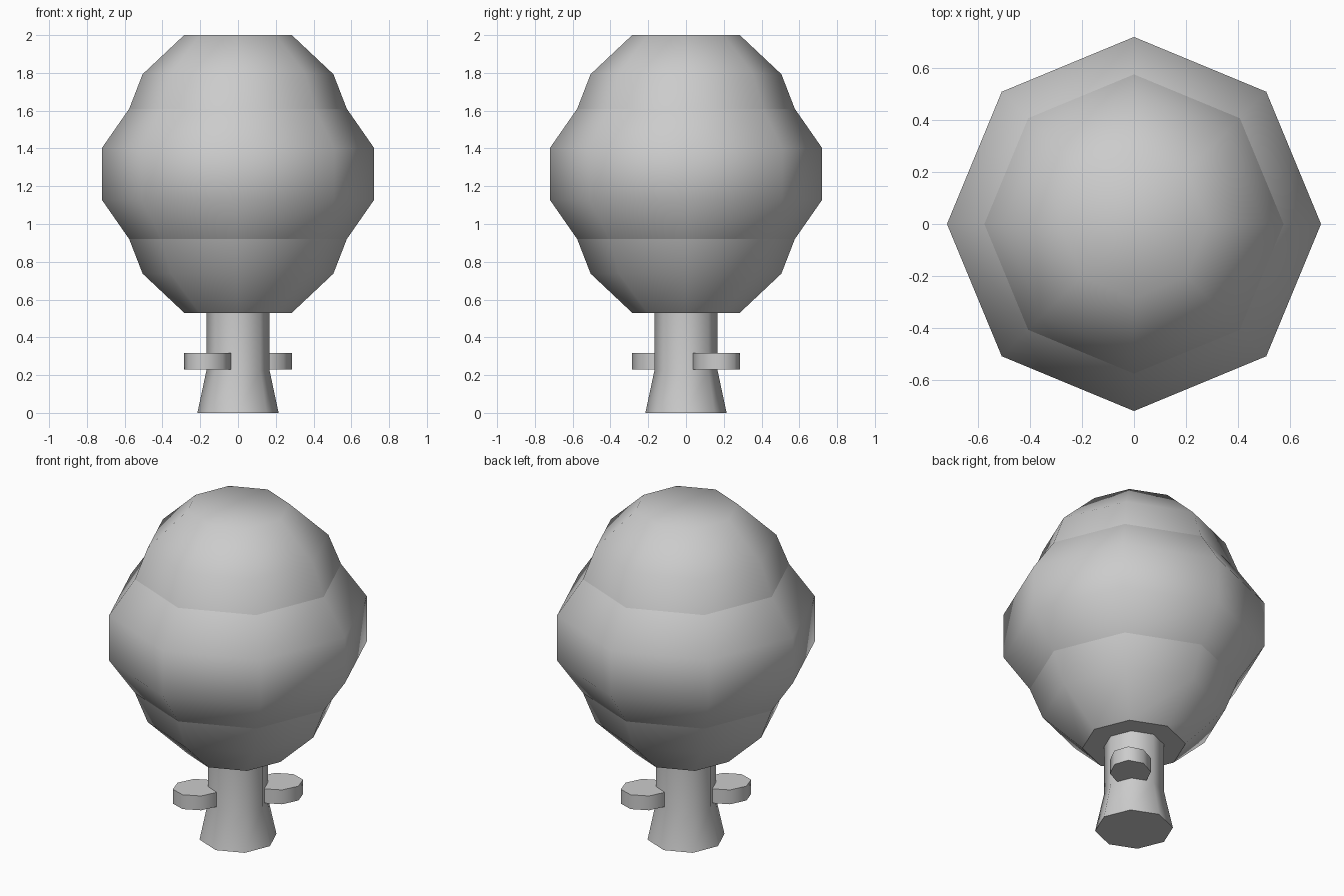
import bpy, bmesh
from math import cos, sin, pi

if "Cube" in bpy.data.objects:
    bpy.data.objects.remove(bpy.data.objects["Cube"])

SIDES = 8

def lathe(name, profile, sharp=(), scale=(1, 1), loc=(0, 0), rot=0):
    """Stack eight-sided rings from (radius, z) pairs, cap both ends, crease the sharp rings."""
    bm = bmesh.new()
    rings = []
    for r, z in profile:
        rings.append([bm.verts.new((r * scale[0] * cos(2 * pi * i / SIDES),
                                    r * scale[1] * sin(2 * pi * i / SIDES), z))
                      for i in range(SIDES)])
    for low, high in zip(rings, rings[1:]):
        for i in range(SIDES):
            j = (i + 1) % SIDES
            bm.faces.new((low[i], low[j], high[j], high[i]))
    bm.faces.new(rings[0][::-1])
    bm.faces.new(rings[-1])
    for f in bm.faces:
        f.smooth = True
    for k in sharp:
        ring = rings[k]
        for i in range(SIDES):
            bm.edges.get((ring[i], ring[(i + 1) % SIDES])).smooth = False
    mesh = bpy.data.meshes.new(name)
    bm.to_mesh(mesh)
    bm.free()
    obj = bpy.data.objects.new(name, mesh)
    obj.location = (loc[0], loc[1], 0)
    obj.rotation_euler.z = rot
    bpy.context.collection.objects.link(obj)
    return obj

# Trunk flaring towards the ground
lathe("trunk", [(0.215, 0), (0.167, 0.225), (0.167, 0.53)], sharp=(0, 2))

# Foliage: three tiers divided by creases
lathe("foliage", [(0.285, 0.53), (0.505, 0.737), (0.576, 0.92),
                  (0.72, 1.127), (0.72, 1.403),
                  (0.576, 1.61), (0.505, 1.793), (0.285, 2.0)],
      sharp=(0, 2, 5))

# Shelf fungi on opposite sides of the trunk
for label, s in (("front", -1), ("back", 1)):
    lathe("shelf_fungus_" + label, [(1, 0.23), (1, 0.317)], sharp=(0, 1),
          scale=(0.138, 0.113), loc=(0.16 * s, 0.16 * s), rot=pi / 4)
